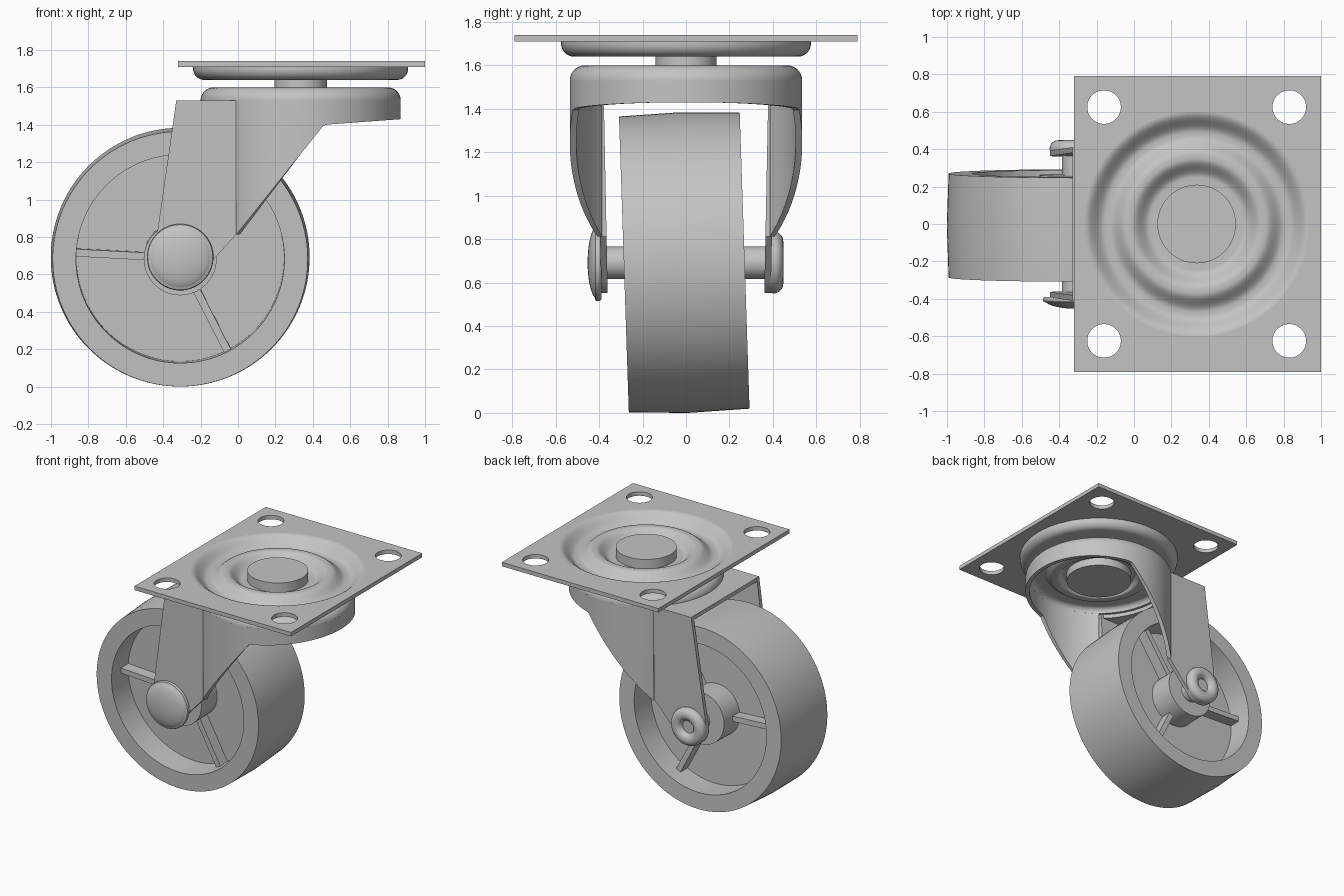
import bpy, bmesh, math
from math import sin, cos, pi, radians
from mathutils import Matrix, Vector

cube = bpy.data.objects.get("Cube")
if cube:
    bpy.data.objects.remove(cube, do_unlink=True)

steel = bpy.data.materials.new("plain_grey")
steel.use_nodes = True
GREY = (0.55, 0.55, 0.55, 1)
steel.diffuse_color = GREY
steel.node_tree.nodes["Principled BSDF"].inputs["Base Color"].default_value = GREY

PIVOT = 0.335                                   # swivel axis x
AXLE = Vector((-0.309, 0, 0.692))
TO_Y = Matrix.Rotation(-pi / 2, 4, 'X')         # turns a z lathe to the y axis
ALONG_AXLE = Matrix.Translation(AXLE) @ TO_Y
WHEEL = Matrix.Translation(AXLE + Vector((0, -0.008, 0))) @ Matrix.Rotation(radians(1.9), 4, 'X')
ON_SWIVEL = Matrix.Translation((PIVOT, 0, 0))


def finish(name, bm, matrix=Matrix()):
    bmesh.ops.remove_doubles(bm, verts=bm.verts, dist=1e-5)
    bmesh.ops.recalc_face_normals(bm, faces=bm.faces)
    mesh = bpy.data.meshes.new(name)
    bm.to_mesh(mesh)
    bm.free()
    mesh.transform(matrix)
    mesh.materials.append(steel)
    obj = bpy.data.objects.new(name, mesh)
    bpy.context.collection.objects.link(obj)
    bpy.ops.object.select_all(action='DESELECT')
    obj.select_set(True)
    bpy.context.view_layer.objects.active = obj
    bpy.ops.object.shade_smooth_by_angle(angle=radians(32))
    return obj


def lathe(name, profile, matrix, n=80):
    """Spin an (r, z) profile that starts and ends on the axis."""
    bm = bmesh.new()
    rings = [[bm.verts.new((r * cos(2 * pi * i / n), r * sin(2 * pi * i / n), z))
              for i in range(n)] if r > 0 else [bm.verts.new((0, 0, z))] * n
             for r, z in profile]
    for a, b in zip(rings, rings[1:]):
        for i in range(n):
            j = (i + 1) % n
            bm.faces.new(list(dict.fromkeys((a[i], a[j], b[j], b[i]))))
    return finish(name, bm, matrix)


def prism(name, outline, offset, matrix=Matrix()):
    """Extrude a flat outline of 3D points by an offset."""
    bm = bmesh.new()
    face = bm.faces.new([bm.verts.new(p) for p in outline])
    moved = bmesh.ops.extrude_face_region(bm, geom=[face])["geom"]
    bmesh.ops.translate(bm, vec=offset, verts=[v for v in moved if isinstance(v, bmesh.types.BMVert)])
    if face.is_valid is False or len(bm.faces) < len(outline) + 2:
        bm.faces.new(bm.verts[:len(outline)])
    return finish(name, bm, matrix)


def arc(cx, cy, rx, ry, start, end, n=10):
    angles = [radians(start + (end - start) * i / n) for i in range(n + 1)]
    return [(cx + rx * cos(a), cy + ry * sin(a)) for a in angles]


def ease(r0, z0, r1, z1, n=10):
    """S-shaped pressed step."""
    return [(r0 + (r1 - r0) * i / n, z0 + (z1 - z0) * (1 - cos(pi * i / n)) / 2) for i in range(n + 1)]


# Mounting plate: filled outline with bolt holes and an opening for the dish
curve = bpy.data.curves.new("plate_outline", 'CURVE')
curve.dimensions = '2D'
curve.fill_mode = 'BOTH'
curve.extrude = 0.015
loops = [[(-0.32, -0.79), (1.0, -0.79), (1.0, 0.79), (-0.32, 0.79)],
         arc(PIVOT, 0, 0.6, 0.6, 0, 355.5, 79)]
loops += [arc(x, y, 0.09, 0.09, 0, 350, 35) for x in (-0.16, 0.83) for y in (-0.625, 0.625)]
for points in loops:
    spline = curve.splines.new('POLY')
    spline.points.add(len(points) - 1)
    for p, (x, y) in zip(spline.points, points):
        p.co = (x, y, 0, 1)
    spline.use_cyclic_u = True
helper = bpy.data.objects.new("plate_outline", curve)
bpy.context.collection.objects.link(helper)
bpy.context.view_layer.update()
flat = helper.evaluated_get(bpy.context.evaluated_depsgraph_get()).to_mesh()
bm = bmesh.new()
bm.from_mesh(flat)
bpy.data.objects.remove(helper, do_unlink=True)
finish("mounting_plate", bm, Matrix.Translation((0, 0, 1.725)))

# Pressed dish with the pin head in its middle
dish = [(0, 1.735), (0.21, 1.735), (0.21, 1.665)]
dish += ease(0.25, 1.665, 0.35, 1.728) + ease(0.37, 1.728, 0.47, 1.67) + ease(0.49, 1.67, 0.6, 1.74)
dish += [(0.6, 1.71), (0.575, 1.71)] + arc(0.515, 1.70, 0.06, 0.06, 0, -90) + [(0, 1.64)]
lathe("swivel_dish", dish, ON_SWIVEL)
lathe("swivel_neck", [(0, 1.65), (0.14, 1.65), (0.14, 1.59), (0, 1.59)], ON_SWIVEL, 48)

# Fork crown: rounded cap with pressed underside and pin end
crown = [(0, 1.60)] + arc(0.465, 1.53, 0.07, 0.07, 90, 0)
crown += arc(0.465, 1.53, 0.04, 0.04, 0, 90) + ease(0.40, 1.57, 0.34, 1.535)
crown += ease(0.30, 1.535, 0.26, 1.57) + [(0.235, 1.57), (0.235, 1.51), (0, 1.51)]
lathe("fork_crown", crown, ON_SWIVEL)


# Fork skirt: curved wall cut along a slanted lower edge
def skirt_bottom(x):
    return 1.40 + (x - 0.46) * (0.073 if x > 0.46 else 1.25)


bm = bmesh.new()
columns = []
SPAN = 130.2
for i in range(89):
    a = radians(-SPAN + 2 * SPAN * i / 88)
    low = skirt_bottom(PIVOT + 0.535 * cos(a))
    columns.append([bm.verts.new((PIVOT + r * cos(a), r * sin(a), z))
                    for r, z in ((0.535, 1.53), (0.535, low), (0.505, low), (0.505, 1.53))])
for a, b in zip(columns, columns[1:]):
    for k in range(4):
        m = (k + 1) % 4
        bm.faces.new((a[k], a[m], b[m], b[k]))
bm.faces.new(columns[0])
bm.faces.new(columns[-1])
finish("fork_skirt", bm)

# Fork legs with rounded ends, and the web that joins them
leg = [(-0.33, 1.53), (-0.01, 1.53), (-0.01, skirt_bottom(-0.01))]
leg += arc(AXLE.x, AXLE.z, 0.14, 0.14, -38.7, -187, 20)
for side, label in ((-1, "front"), (1, "back")):
    outline = [(x, side * (0.41 - 0.02 * (1.53 - z)), z) for x, z in leg]
    prism(label + "_fork_leg", outline, (0, -side * 0.03, 0))
web = [(-0.33, -0.41), (-0.33, 0.41)] + arc(PIVOT, 0, 0.525, 0.525, 129, 231, 24)
prism("fork_web", [(x, y, 1.53) for x, y in web], (0, 0, -0.03))

# Wheel: crowned tread, deep recesses and a centre disc
half = [(0, 0.08), (0.555, 0.08), (0.557, 0.278), (0.682, 0.278), (0.692, 0)]
wheel = half + [(r, -z) for r, z in reversed(half[:-1])]
lathe("wheel", wheel, WHEEL @ TO_Y, 128)
lathe("wheel_hub", [(0, 0.27), (0.195, 0.27), (0.195, -0.27), (0, -0.27)], WHEEL @ TO_Y, 64)
for i in range(3):
    bm = bmesh.new()
    bmesh.ops.create_cube(bm, size=1, matrix=Matrix.Translation((0.37, 0, 0)) @ Matrix.Diagonal((0.38, 0.33, 0.04, 1)))
    turn = Matrix.Rotation(-radians(57 + 120 * i), 4, 'Y')
    finish("wheel_rib_%d" % (i + 1), bm, WHEEL @ turn)

# Axle with a domed head in front and a rolled hollow rivet behind
lathe("axle", [(0, -0.41), (0.075, -0.41), (0.075, 0.41), (0, 0.41)], ALONG_AXLE, 48)
dome = [(0, -0.39), (0.165, -0.39)] + arc(0.16, -0.405, 0.018, 0.018, 60, -40, 6)
dome += arc(0, -0.405, 0.17, 0.048, -18, -88, 14) + [(0, -0.453)]
lathe("axle_head", dome, ALONG_AXLE, 64)
rivet = [(0, 0.385), (0.14, 0.385)] + arc(0.095, 0.405, 0.047, 0.043, 0, 180, 14) + [(0.035, 0.392), (0, 0.39)]
lathe("rolled_rivet", rivet, ALONG_AXLE, 64)
